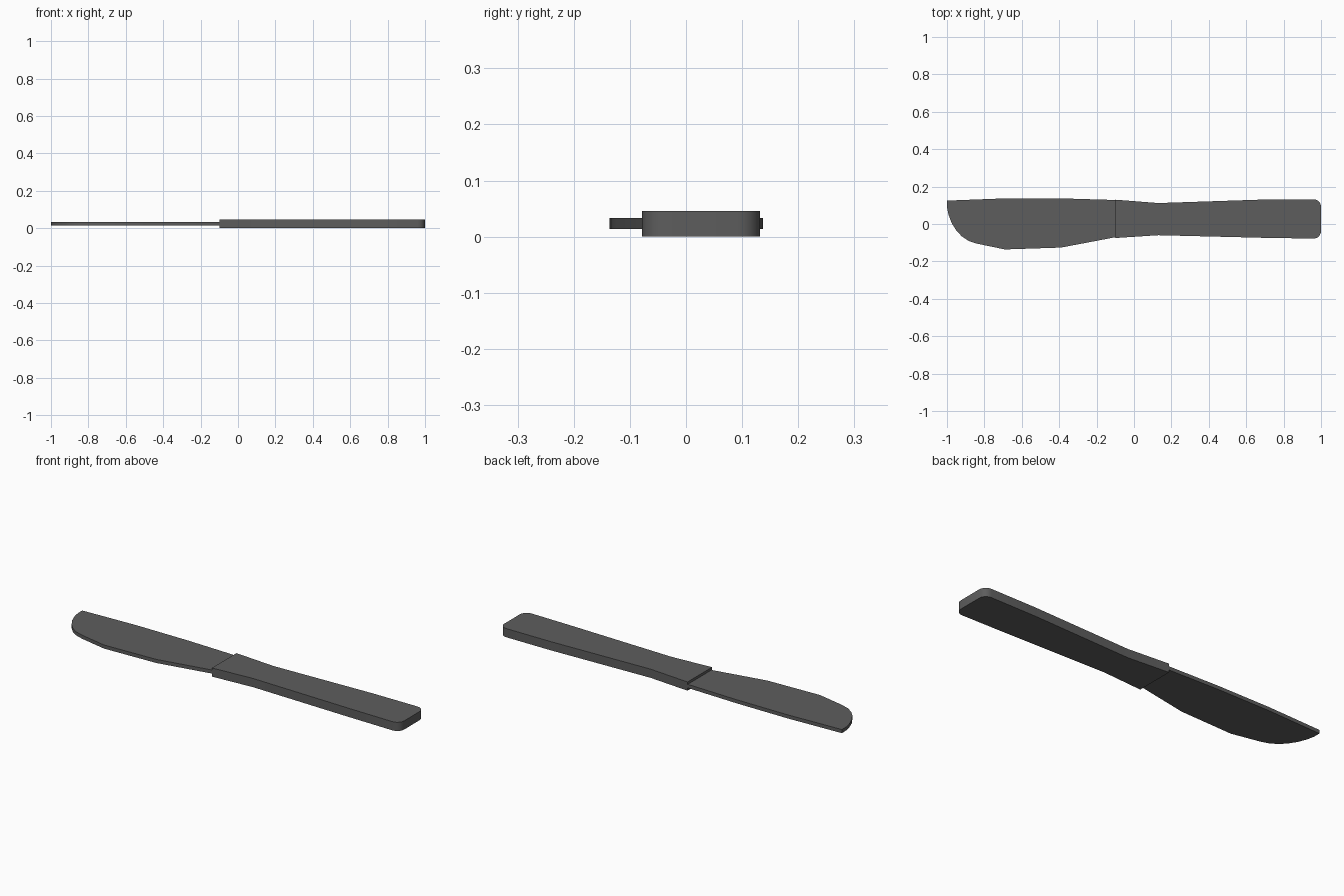
import bpy, bmesh, math

cube = bpy.data.objects.get("Cube")
if cube:
    bpy.data.objects.remove(cube, do_unlink=True)

grey = bpy.data.materials.new("dark_grey")
grey.use_nodes = True
colour = (0.11, 0.11, 0.11, 1)
grey.diffuse_color = colour
grey.node_tree.nodes["Principled BSDF"].inputs["Base Color"].default_value = colour


def arc(cx, cy, r, start, end, steps=5):
    """Points along a circular arc, angles in degrees."""
    angles = [math.radians(start + (end - start) * i / steps) for i in range(steps + 1)]
    return [(cx + r * math.cos(a), cy + r * math.sin(a)) for a in angles]


def plate(name, outline, bottom, top):
    """Extrude a counter-clockwise outline into a flat plate."""
    bm = bmesh.new()
    face = bm.faces.new([bm.verts.new((x, y, bottom)) for x, y in outline])
    result = bmesh.ops.extrude_face_region(bm, geom=[face])
    raised = [v for v in result["geom"] if isinstance(v, bmesh.types.BMVert)]
    bmesh.ops.translate(bm, verts=raised, vec=(0, 0, top - bottom))
    bmesh.ops.recalc_face_normals(bm, faces=bm.faces)
    mesh = bpy.data.meshes.new(name)
    bm.to_mesh(mesh)
    bm.free()
    mesh.materials.append(grey)
    obj = bpy.data.objects.new(name, mesh)
    bpy.context.collection.objects.link(obj)
    bpy.ops.object.select_all(action="DESELECT")
    obj.select_set(True)
    bpy.context.view_layer.objects.active = obj
    bpy.ops.object.shade_smooth_by_angle(angle=math.radians(30))


# Blade: nearly straight spine, bellied edge and a rounded tip
spine = [(-0.09, 0.128), (-0.39, 0.137), (-0.69, 0.137), (-1, 0.125)]
tip = [(-1, 0.09), (-0.992, 0.05), (-0.975, 0.005), (-0.95, -0.035),
       (-0.92, -0.067), (-0.885, -0.09), (-0.84, -0.105)]
edge = [(-0.69, -0.136), (-0.39, -0.126), (-0.09, -0.069)]
plate("blade", spine + tip + edge, 0.014, 0.033)

# Handle: waisted near the blade, with rounded corners at the butt
handle = [(-0.1, 0.13), (-0.1, -0.075), (0.13, -0.06), (0.7, -0.074)]
handle += arc(0.96, -0.038, 0.04, -90, 0)
handle += arc(0.96, 0.092, 0.04, 0, 90)
handle += [(0.7, 0.131), (0.13, 0.112)]
plate("handle", handle, 0, 0.046)
